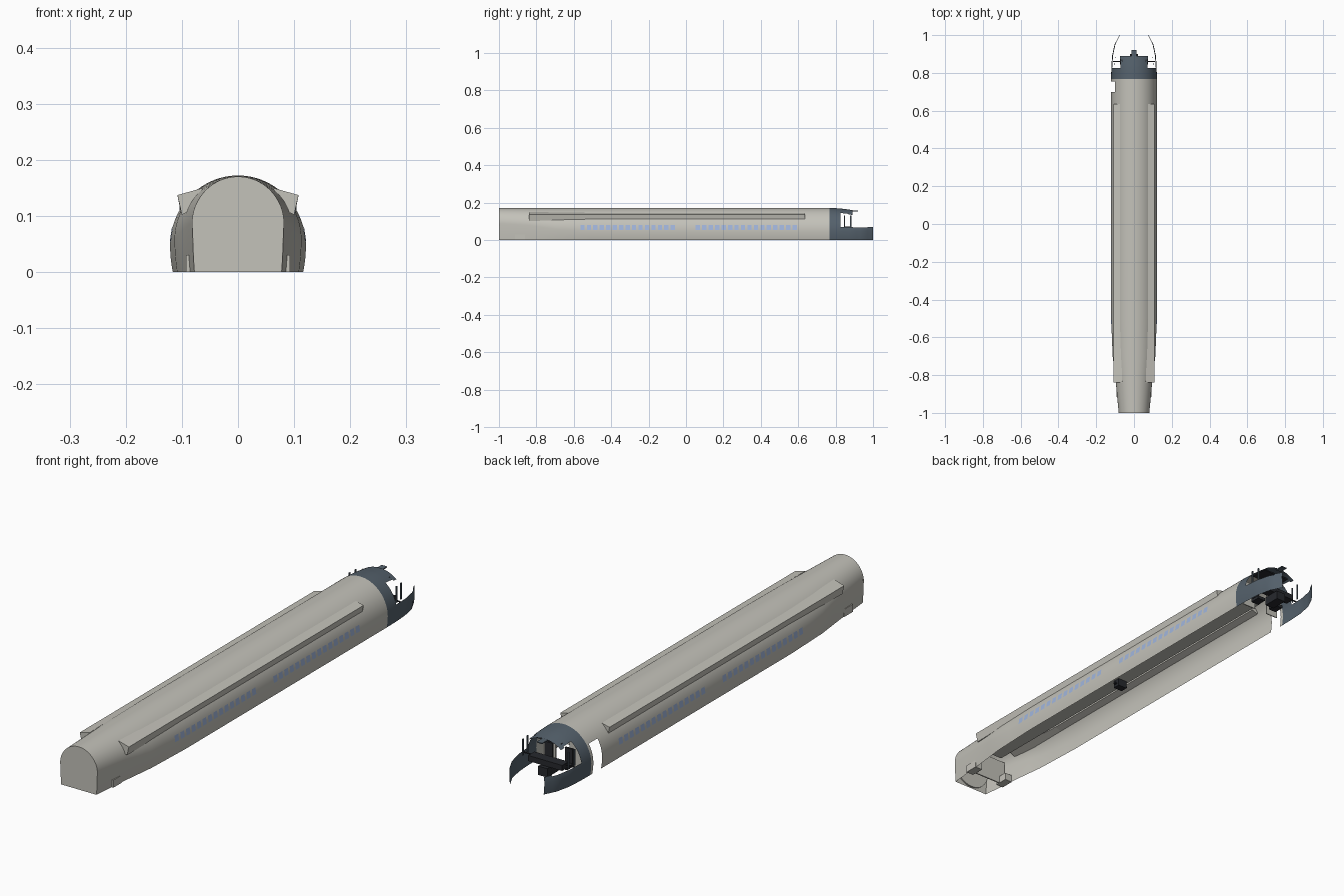
import bpy, bmesh, math

cube = bpy.data.objects.get("Cube")
if cube:
    bpy.data.objects.remove(cube, do_unlink=True)


def material(name, r, g, b):
    m = bpy.data.materials.new(name)
    m.use_nodes = True
    m.diffuse_color = (r, g, b, 1)
    m.node_tree.nodes["Principled BSDF"].inputs["Base Color"].default_value = (r, g, b, 1)
    return m


GREY = material("warm grey", .55, .54, .49)
SLATE = material("dark slate", .09, .12, .15)
BLACK = material("near black", .02, .022, .027)
BLUE = material("window blue", .36, .47, .72)


def make(name, bm, mat, smooth=False):
    me = bpy.data.meshes.new(name)
    bm.normal_update()
    bm.to_mesh(me)
    bm.free()
    ob = bpy.data.objects.new(name, me)
    bpy.context.collection.objects.link(ob)
    me.materials.append(mat)
    if smooth:
        bpy.ops.object.select_all(action="DESELECT")
        ob.select_set(True)
        bpy.context.view_layer.objects.active = ob
        bpy.ops.object.shade_smooth_by_angle(angle=math.radians(35))
    return ob


def box(name, x, y, z, mat):
    """Box between the given (low, high) ranges."""
    bm = bmesh.new()
    bmesh.ops.create_cube(bm, size=1)
    for v in bm.verts:
        for i, (lo, hi) in enumerate((x, y, z)):
            v.co[i] = lo if v.co[i] < 0 else hi
    return make(name, bm, mat)


# Hull stations: y, half width, height of widest point, roof height
STATIONS = [(-1, .081, .088, .17), (-.84, .096, .078, .17), (-.7, .113, .058, .171),
            (-.5, .121, .046, .172), (.77, .121, .046, .172), (.83, .12, .046, .168),
            (.89, .116, .046, .16), (.95, .103, .046, .15), (1, .077, .046, .14)]


def station(y):
    for p, q in zip(STATIONS, STATIONS[1:]):
        if y <= q[0]:
            f = (y - p[0]) / (q[0] - p[0])
            return [a + (b - a) * f for a, b in zip(p[1:], q[1:])]
    return STATIONS[-1][1:]


def side_x(y, z):
    """Half width of the hull at height z."""
    a, zc, top = station(y)
    if z < zc:
        return a * (1 - .04 * ((zc - z) / zc) ** 2)
    return a * math.sqrt(max(0, 1 - ((z - zc) / (top - zc)) ** 2))


def section(y, arc=64, lower=4):
    a, zc, top = station(y)
    low = [(side_x(y, zc * i / lower), zc * i / lower) for i in range(lower)]
    up = [(a * math.cos(math.pi * i / arc), zc + (top - zc) * math.sin(math.pi * i / arc))
          for i in range(arc + 1)]
    return low + up + [(-x, z) for x, z in reversed(low)]


def loft(bm, rings, ys, keep=lambda x, y, z: True, closed=False):
    rows = [[bm.verts.new((x, y, z)) for x, z in ring] for ring, y in zip(rings, ys)]
    n = len(rows[0])
    for r, s in zip(rows, rows[1:]):
        for i in range(n if closed else n - 1):
            f = (r[i], s[i], s[(i + 1) % n], r[(i + 1) % n])
            c = sum((v.co for v in f), f[0].co * 0) / 4
            if keep(*c):
                bm.faces.new(f)
    return rows


def clean(bm):
    bmesh.ops.delete(bm, geom=[v for v in bm.verts if not v.link_faces], context="VERTS")


# Main hull: open underneath, with a doorway on one side
bm = bmesh.new()
ys = [-1, -.92, -.84, -.77, -.7, -.63, -.56, -.5, 0, .4, .7, .755, .768]
rows = loft(bm, [section(y) for y in ys], ys,
            lambda x, y, z: not (.7 < y < .755 and x < 0 and z < .115))
bm.faces.new(rows[0])
make("hull", bm, GREY, True)

# Round rear coupling disc
bm = bmesh.new()
bmesh.ops.create_cone(bm, cap_ends=True, segments=64, radius1=.082, radius2=.082, depth=.006)
for v in bm.verts:
    x, y, z = v.co
    v.co = (x, z - .997, y + .087)
make("coupling_disc", bm, GREY, True)

# Tail compartment walls underneath
box("tail_bulkhead", (-.085, .085), (-.9, -.895), (0, .1), GREY)
for s, side in ((1, "left"), (-1, "right")):
    xs = sorted((s * .06, s * .093))
    box(f"tail_fairing_{side}", xs, (-.915, -.86), (0, .03), GREY)

# Side rails, thicker at the tail end
for s, side in ((1, "left"), (-1, "right")):
    wide = [(.06, .12), (.062, .15), (.108, .137), (.1, .102)]
    slim = [(.075, .115), (.072, .146), (.108, .137), (.102, .106)]
    bm = bmesh.new()
    rows = loft(bm, [[(s * x, z) for x, z in r] for r in (wide, slim, slim)],
                [-.84, -.57, .635], closed=True)
    bm.faces.new(rows[0])
    bm.faces.new(rows[-1])
    bmesh.ops.recalc_face_normals(bm, faces=bm.faces)
    make(f"side_rail_{side}", bm, GREY)

# Passenger windows: two rows of thin plates on each side
for s, side in ((1, "left"), (-1, "right")):
    bm = bmesh.new()
    for start, count in ((-.565, 15), (.052, 16)):
        for i in range(count):
            y = start + i * .0345
            quad = [bm.verts.new((s * (side_x(yy, z) + .0012), yy, z))
                    for yy, z in ((y, .054), (y + .023, .054), (y + .023, .079), (y, .079))]
            bm.faces.new(quad if s > 0 else quad[::-1])
    make(f"windows_{side}", bm, BLUE)


# Cockpit shell: full ring, roof brow, and low cheeks open in the middle
def cockpit_part(x, y, z):
    return y < .825 or z < .068 or (y < .89 and abs(x) < .072)


bm = bmesh.new()
ys = [.768, .795, .825, .845, .87, .89, .91, .93, .95, .97, .985, 1]
loft(bm, [section(y) for y in ys], ys, cockpit_part)
clean(bm)
make("cockpit_shell", bm, SLATE, True)
box("brow_tab", (-.012, .012), (.885, .92), (.153, .157), SLATE)

# Window posts and sills
for s, side in ((1, "left"), (-1, "right")):
    for i, y in enumerate((.845, .878)):
        x = side_x(y, .095) - .008
        box(f"window_post_{side}_{i}", sorted((s * x, s * (x + .004))), (y, y + .006),
            (.065, .13), SLATE)
    box(f"window_bar_{side}", sorted((s * .072, s * .112)), (.858, .862), (.064, .068), BLACK)

# Cockpit interior
box("console", (-.075, .075), (.845, .885), (.05, .072), BLACK)
box("console_foot", (-.02, .02), (.83, .9), (.015, .05), BLACK)
box("overhead_panel", (-.06, .06), (.8, .87), (.143, .148), BLACK)
for s, side in ((1, "left"), (-1, "right")):
    xs = sorted((s * .028, s * .062))
    box(f"seat_{side}", xs, (.8, .835), (.03, .042), BLACK)
    box(f"seat_back_{side}", xs, (.793, .8), (.03, .1), BLACK)
    box(f"rear_panel_{side}", sorted((s * .03, s * .085)), (.772, .776), (.02, .125), GREY)

# Inner beam and small equipment rack seen through the open belly
box("belly_beam", (-.03, .03), (-.85, .74), (.08, .11), GREY)
box("equipment_rack", (-.02, .02), (-.1, -.07), (.05, .08), BLACK)
box("equipment_arm", (-.03, .03), (-.09, -.08), (.06, .066), BLACK)
